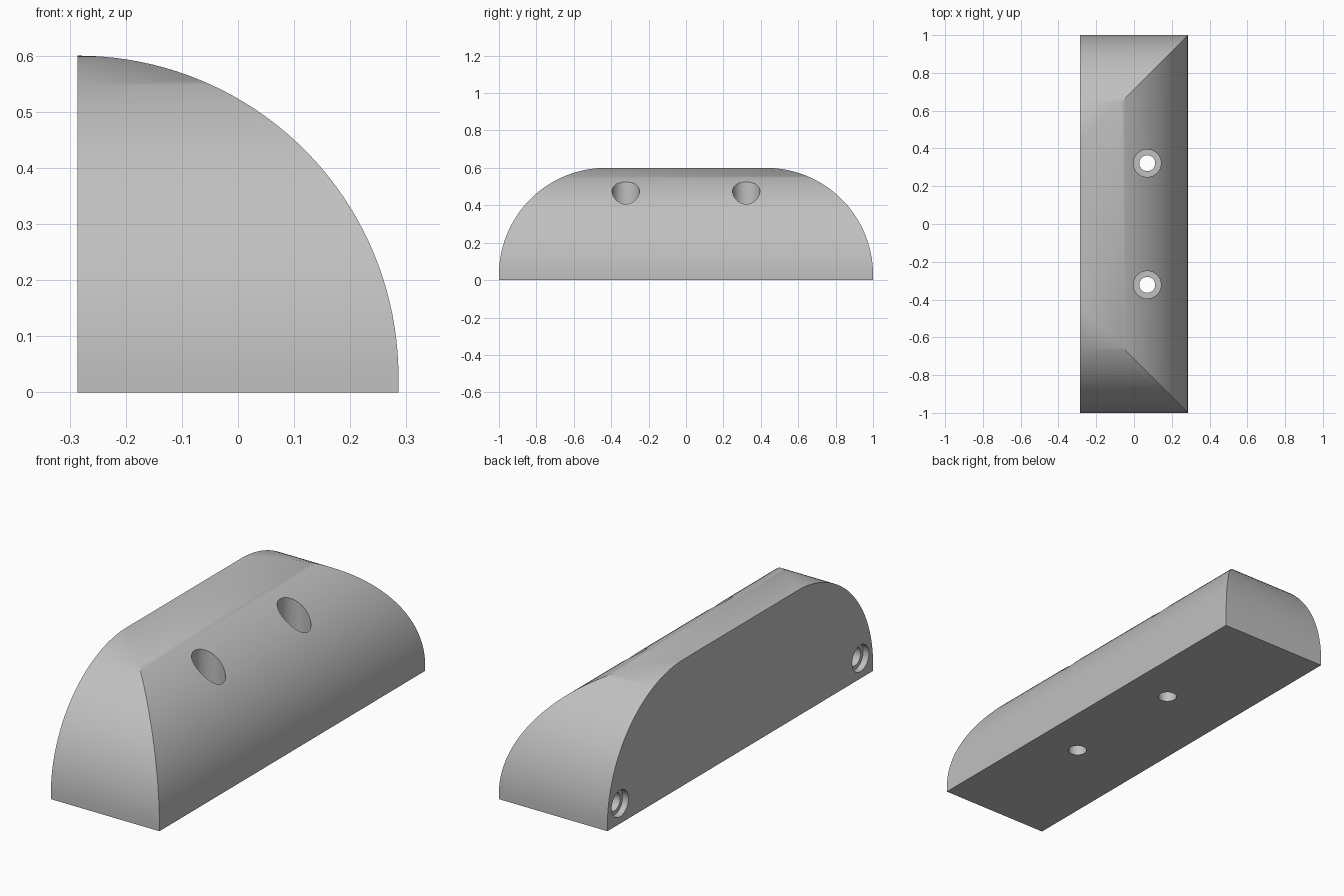
import bpy
import bmesh
import math
from mathutils import Matrix

cube = bpy.data.objects.get("Cube")
if cube:
    bpy.data.objects.remove(cube, do_unlink=True)

BACK_X = -0.286   # flat back wall
RADIUS = 0.572    # rounding of the long side and of both ends
LIP = 0.028       # short vertical edge under the rounding
FLAT_Y = 0.428    # half length of the straight top edge
STEPS = 40

grey = bpy.data.materials.new("plain_grey")
grey.use_nodes = True
colour = (0.53, 0.53, 0.53, 1)
grey.diffuse_color = colour
grey.node_tree.nodes["Principled BSDF"].inputs["Base Color"].default_value = colour


def make_object(name, bm):
    bmesh.ops.recalc_face_normals(bm, faces=bm.faces)
    mesh = bpy.data.meshes.new(name)
    bm.to_mesh(mesh)
    bm.free()
    mesh.materials.append(grey)
    obj = bpy.data.objects.new(name, mesh)
    bpy.context.collection.objects.link(obj)
    return obj


# Body: stacked rectangles that shrink along a quarter circle, giving mitred ends
bm = bmesh.new()
levels = [(0, RADIUS)]
for i in range(STEPS + 1):
    a = math.pi / 2 * i / STEPS
    levels.append((LIP + RADIUS * math.sin(a), RADIUS * math.cos(a)))
rings = []
for z, reach in levels:
    x, y = BACK_X + reach, FLAT_Y + reach
    corners = [(BACK_X, -y), (x, -y), (x, y), (BACK_X, y)]
    rings.append([bm.verts.new((px, py, z)) for px, py in corners])
for low, high in zip(rings, rings[1:]):
    for k in range(3):
        bm.faces.new((low[k], low[k + 1], high[k + 1], high[k]))
bm.faces.new(rings[0])
bm.faces.new([r[0] for r in rings] + [r[3] for r in reversed(rings)])
bmesh.ops.remove_doubles(bm, verts=bm.verts, dist=0.0001)
body = make_object("quarter_round_block", bm)


# Stepped round cutter: a list of (distance, radius) spun around an axis
def stepped_cutter(name, profile, matrix):
    bm = bmesh.new()
    sides = 48
    loops = []
    for d, r in profile:
        loops.append([bm.verts.new((r * math.cos(2 * math.pi * k / sides),
                                    r * math.sin(2 * math.pi * k / sides), d))
                      for k in range(sides)])
    for a, b in zip(loops, loops[1:]):
        for k in range(sides):
            n = (k + 1) % sides
            bm.faces.new((a[k], a[n], b[n], b[k]))
    bm.faces.new(loops[0])
    bm.faces.new(loops[-1])
    bmesh.ops.transform(bm, matrix=matrix, verts=bm.verts)
    return make_object(name, bm)


screw_profile = [(-0.1, 0.042), (0.2, 0.042), (0.2, 0.073), (0.8, 0.073)]
wall_profile = [(-0.1, 0.063), (0.03, 0.063), (0.03, 0.044), (0.15, 0.044)]
cutters = []
for side in (-1, 1):
    cutters.append(stepped_cutter("screw_hole_cutter", screw_profile,
                                  Matrix.Translation((0.07, side * 0.322, 0))))
    cutters.append(stepped_cutter("wall_hole_cutter", wall_profile,
                                  Matrix.Translation((BACK_X, side * 0.905, 0.096))
                                  @ Matrix.Rotation(math.pi / 2, 4, "Y")))

# Cut the holes, then drop the cutters
bpy.ops.object.select_all(action="DESELECT")
body.select_set(True)
bpy.context.view_layer.objects.active = body
for cutter in cutters:
    mod = body.modifiers.new("hole", "BOOLEAN")
    mod.operation = "DIFFERENCE"
    mod.solver = "EXACT"
    mod.object = cutter
    bpy.ops.object.modifier_apply(modifier=mod.name)
    bpy.data.objects.remove(cutter, do_unlink=True)

bpy.ops.object.shade_smooth_by_angle(angle=math.radians(30))
